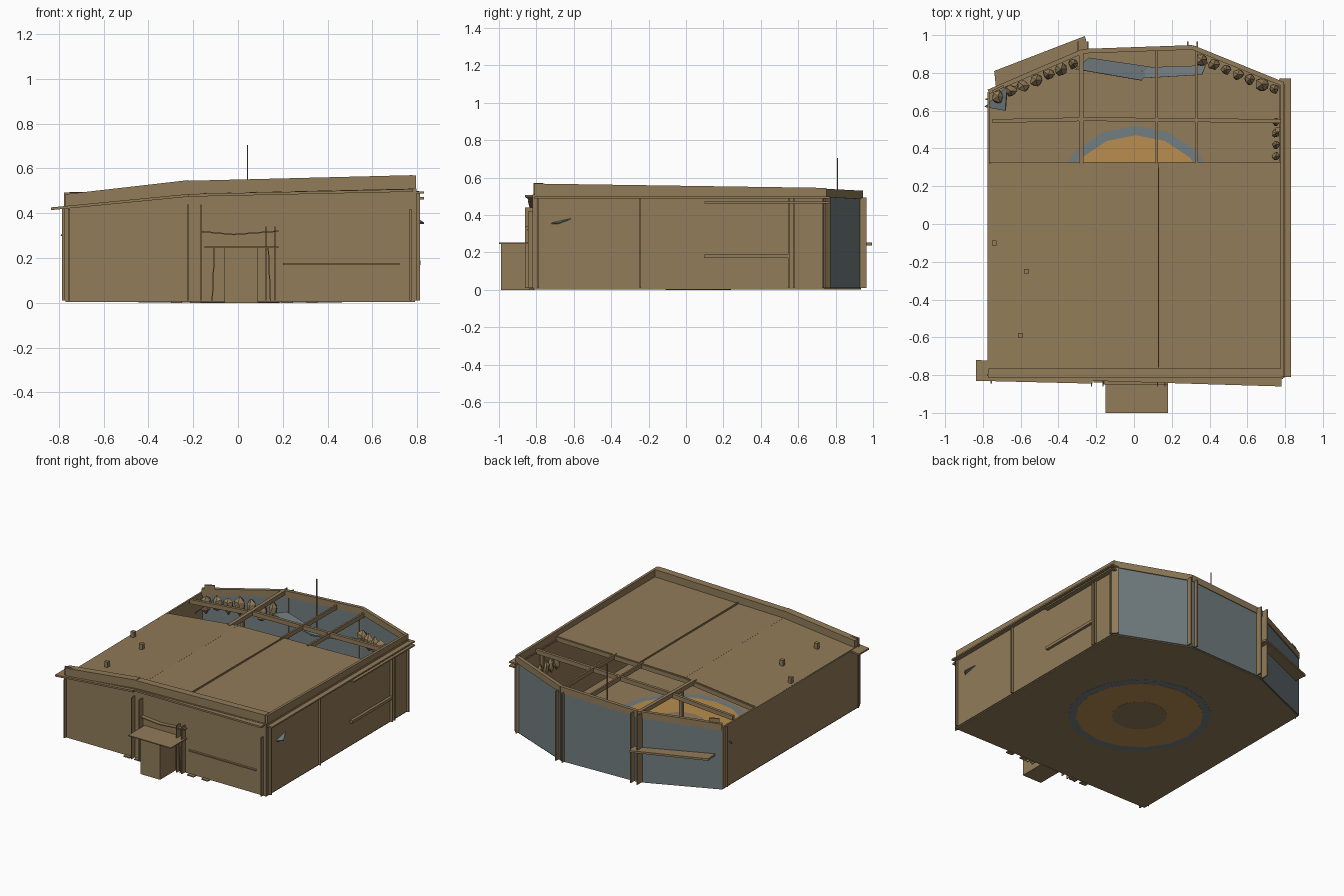
import bpy, bmesh, math, random
from mathutils import Vector

random.seed(4)


def mat(name, rgb):
    m = bpy.data.materials.new(name)
    m.diffuse_color = (*rgb, 1)
    return m


BROWN = mat("mud brown", (0.285, 0.20, 0.10))
GRAY = mat("slate gray", (0.17, 0.205, 0.215))
ORANGE = mat("sand orange", (0.48, 0.27, 0.08))


def finish(name, bm, m):
    bmesh.ops.recalc_face_normals(bm, faces=bm.faces)
    me = bpy.data.meshes.new(name)
    bm.to_mesh(me)
    bm.free()
    me.materials.append(m)
    ob = bpy.data.objects.new(name, me)
    bpy.context.collection.objects.link(ob)
    return ob


def slab(name, pts, t=0.01, m=BROWN):
    """Flat polygon thickened evenly to both sides."""
    p = [Vector(q) for q in pts]
    n = (p[1] - p[0]).cross(p[2] - p[0]).normalized() * t / 2
    bm = bmesh.new()
    a = [bm.verts.new(q + n) for q in p]
    b = [bm.verts.new(q - n) for q in p]
    bm.faces.new(a)
    bm.faces.new(b[::-1])
    for i in range(len(p)):
        j = (i + 1) % len(p)
        bm.faces.new((a[i], b[i], b[j], a[j]))
    return finish(name, bm, m)


def box(name, lo, hi, m=BROWN):
    z = (lo[2] + hi[2]) / 2
    return slab(name, [(lo[0], lo[1], z), (hi[0], lo[1], z), (hi[0], hi[1], z), (lo[0], hi[1], z)],
                hi[2] - lo[2], m)


def wall(name, a, b, z0, z1, t=0.012, m=BROWN):
    """Upright panel from a to b; z0 and z1 are (start, end) heights."""
    return slab(name, [(*a, z0[0]), (*b, z0[1]), (*b, z1[1]), (*a, z1[0])], t, m)


def beam(name, a, b, w=0.02, h=0.03):
    """Squared timber between two points."""
    a, b = Vector(a), Vector(b)
    d = b - a
    up = Vector((0, 0, h)) if abs(d.z) < d.length * 0.9 else Vector((h, 0, 0))
    return slab(name, [a, b, b + up, a + up], w)


def roof_z(x):
    if x < -0.22:
        return 0.43 + (x + 0.77) / 0.55 * 0.06
    return 0.49 + (x + 0.22) * 0.022


FL, FR = (-0.77, -0.815), (0.79, -0.815)
BACK = [(0.79, 0.74), (0.31, 0.935), (-0.27, 0.915), (-0.77, 0.70)]
FOOT = [FL, FR] + BACK

# Floor with painted circles showing on both faces
slab("floor", [(*p, 0.0065) for p in FOOT], 0.007)
for name, r, t, m in (("floor_ring", 0.455, 0.009, GRAY), ("floor_disc", 0.405, 0.011, ORANGE),
                      ("floor_centre", 0.175, 0.013, BROWN)):
    slab(name, [(0.01 + r * math.cos(i * math.tau / 16), 0.065 + r * math.sin(i * math.tau / 16), 0.0065)
                for i in range(16)], t, m)

# Front, right and left walls
slab("front_wall", [(*FL, 0.01), (*FR, 0.01), (0.79, -0.815, 0.51), (-0.22, -0.815, 0.49), (-0.77, -0.815, 0.43)], 0.012)
wall("right_wall", FR, BACK[0], (0.01, 0.01), (0.51, 0.51))
wall("left_wall", FL, BACK[3], (0.01, 0.01), (0.43, 0.44))

# Three gray back panels with brown rails on top
TOP = [0.54, 0.53, 0.505, 0.465]
for i in range(3):
    a, b = BACK[i], BACK[i + 1]
    za, zb = TOP[i], TOP[i + 1]
    wall(f"back_panel_{i}", a, b, (0.01, 0.01), (za - 0.04, zb - 0.04), 0.012, GRAY)
    wall(f"back_rail_{i}", a, b, (za - 0.045, zb - 0.045), (za, zb), 0.024)

# Roof covering the front two thirds
for i, (x0, x1) in enumerate(((-0.77, -0.22), (-0.22, 0.78))):
    z0, z1 = roof_z(x0), roof_z(x1)
    slab(f"roof_{i}", [(x0, -0.81, z0), (x1, -0.81, z1), (x1, 0.32, z1), (x0, 0.32, z0)], 0.012)
wall("roof_seam", (0.13, -0.76), (0.13, 0.32), (0.49, 0.49), (0.515, 0.512), 0.006)

# Front and right parapets with overhanging ledges
for i, (x0, x1) in enumerate(((-0.77, -0.22), (-0.22, 0.78))):
    z0, z1 = roof_z(x0), roof_z(x1)
    wall(f"front_parapet_{i}", (x0, -0.79), (x1, -0.79), (z0, z1), (z0 + 0.055, z1 + 0.058), 0.05)
    e0 = -0.835 if i == 0 else x0
    slab(f"front_ledge_{i}", [(e0, -0.83, z0 - 0.01), (x1, -0.86 if i else -0.845, z1 - 0.01),
                              (x1, -0.75, z1 - 0.01), (e0, -0.72, z0 - 0.01)], 0.012)
wall("right_parapet", (0.785, -0.81), (0.785, 0.75), (0.49, 0.49), (0.568, 0.545), 0.018)
box("right_ledge", (0.77, -0.81, 0.488), (0.83, 0.77, 0.498))
box("right_lower_ledge", (0.79, 0.1, 0.462), (0.83, 0.77, 0.472))
wall("front_left_end_plate", (-0.777, -0.80), (-0.69, -0.80), (0.42, 0.42), (0.492, 0.492))
wall("back_left_end_plate", (-0.75, 0.70), (-0.69, 0.73), (0.42, 0.42), (0.495, 0.495))

# Open timber frame at the back
beam("cross_beam_left", (-0.75, 0.545, 0.425), (-0.25, 0.555, 0.465))
beam("cross_beam_right", (-0.25, 0.555, 0.465), (0.78, 0.545, 0.485))
for i, (x, w) in enumerate(((-0.28, 0.024), (0.12, 0.012), (0.33, 0.012))):
    beam(f"rafter_{i}", (x, 0.30, roof_z(x) - 0.02), (x, 0.92, 0.475), w)
beam("roof_edge_beam_left", (-0.76, 0.32, 0.40), (-0.22, 0.32, 0.46), 0.015)
beam("roof_edge_beam_right", (-0.22, 0.32, 0.46), (0.78, 0.32, 0.485), 0.015)
for i, (x, y) in enumerate(((-0.28, 0.45), (0.76, 0.5))):
    box(f"inner_post_{i}", (x - 0.012, y - 0.012, 0.01), (x + 0.012, y + 0.012, 0.47))

# Paired fins forming posts on the outside
for x in (-0.225, -0.165, 0.125, 0.165):
    box("front_post_fin", (x - 0.003, -0.86, 0.01), (x + 0.003, -0.81, 0.34 if x > 0 else 0.44))
for x in (-0.755, 0.77):
    box("front_corner_fin", (x - 0.004, -0.845, 0.01), (x + 0.004, -0.81, 0.42))
for y in (-0.79, -0.245, 0.55, 0.575, 0.73):
    box("right_post_fin", (0.79, y - 0.004, 0.01), (0.812, y + 0.004, 0.49))
for y in (-0.79, 0.66):
    box("left_post_fin", (-0.785, y - 0.004, 0.01), (-0.77, y + 0.004, 0.43))
for x, y in BACK[1:3]:
    for d in (-0.025, 0.025):
        box("back_post_fin", (x + d - 0.004, y - 0.01, 0.01), (x + d + 0.004, 0.965, 0.495))
wall("back_right_corner_post", (0.80, 0.735), (0.77, 0.765), (0.01, 0.01), (0.5, 0.5), 0.02)

# Horizontal rails and the back ledge
box("front_rail", (0.2, -0.835, 0.17), (0.72, -0.815, 0.178))
box("right_rail", (0.79, 0.1, 0.17), (0.815, 0.55, 0.19))
slab("back_ledge", [(-0.74, 0.81, 0.245), (-0.26, 0.995, 0.245), (-0.24, 0.925, 0.245), (-0.73, 0.715, 0.245)], 0.014)

# Porch with flat canopy and bent lintel
box("porch", (-0.06, -0.99, 0), (0.09, -0.81, 0.245))
box("porch_canopy", (-0.15, -1.0, 0.245), (0.18, -0.81, 0.252))
slab("lintel_left", [(-0.16, -0.85, 0.318), (-0.02, -0.85, 0.305), (-0.02, -0.81, 0.305), (-0.16, -0.81, 0.318)], 0.006)
slab("lintel_right", [(-0.02, -0.85, 0.305), (0.18, -0.85, 0.32), (0.18, -0.81, 0.32), (-0.02, -0.81, 0.305)], 0.006)
for s in (-1, 1):
    x = 0.015 + s * 0.13
    slab("door_brace", [(x, -0.85, 0.01), (x - s * 0.01, -0.85, 0.25), (x - s * 0.01, -0.81, 0.25), (x, -0.81, 0.01)], 0.006)

# Roof pegs and small foot plates
for x, y in ((-0.57, -0.25), (-0.6, -0.59), (-0.74, -0.1)):
    z = roof_z(x)
    box("roof_peg", (x - 0.013, y - 0.013, z), (x + 0.013, y + 0.013, z + 0.045))
for x in (-0.275, -0.19, 0.22, 0.33):
    box("foot_plate", (x - 0.025, -0.84, 0), (x + 0.025, -0.81, 0.008))

# Hanging gray sheets, flags and the upright pole
slab("hanging_sheet_left", [(-0.31, 0.82, 0.36), (0.04, 0.76, 0.33), (0.1, 0.83, 0.31), (-0.24, 0.88, 0.37)], 0.008, GRAY)
slab("hanging_sheet_right", [(0.02, 0.77, 0.32), (0.36, 0.79, 0.36), (0.38, 0.84, 0.36), (0.08, 0.83, 0.32)], 0.008, GRAY)
slab("left_flag", [(-0.79, 0.62, 0.30), (-0.68, 0.60, 0.40), (-0.67, 0.73, 0.42)], 0.006, GRAY)
slab("right_flag", [(0.795, -0.72, 0.355), (0.83, -0.68, 0.355), (0.795, -0.61, 0.38)], 0.006, GRAY)
beam("pole", (0.04, 0.81, 0.30), (0.04, 0.81, 0.705), 0.005, 0.005)


# Rocks piled against the slanted back walls and right wall
def rock(c, r, h):
    bm = bmesh.new()
    bmesh.ops.create_icosphere(bm, subdivisions=1, radius=1)
    for v in bm.verts:
        k = random.uniform(0.75, 1.1)
        v.co = Vector((v.co.x * r * k + c[0], v.co.y * r * k + c[1], v.co.z * h * k + c[2]))
    finish("rock", bm, BROWN)


for a, b in ((BACK[0], BACK[1]), (BACK[2], BACK[3])):
    for i in range(7):
        f = 0.1 + 0.8 * i / 6
        rock((a[0] + (b[0] - a[0]) * f, a[1] + (b[1] - a[1]) * f - 0.045, random.uniform(0.33, 0.39)),
             random.uniform(0.03, 0.042), 0.07)
for i in range(4):
    rock((0.75, 0.36 + i * 0.06, 0.36), 0.025, 0.06)
